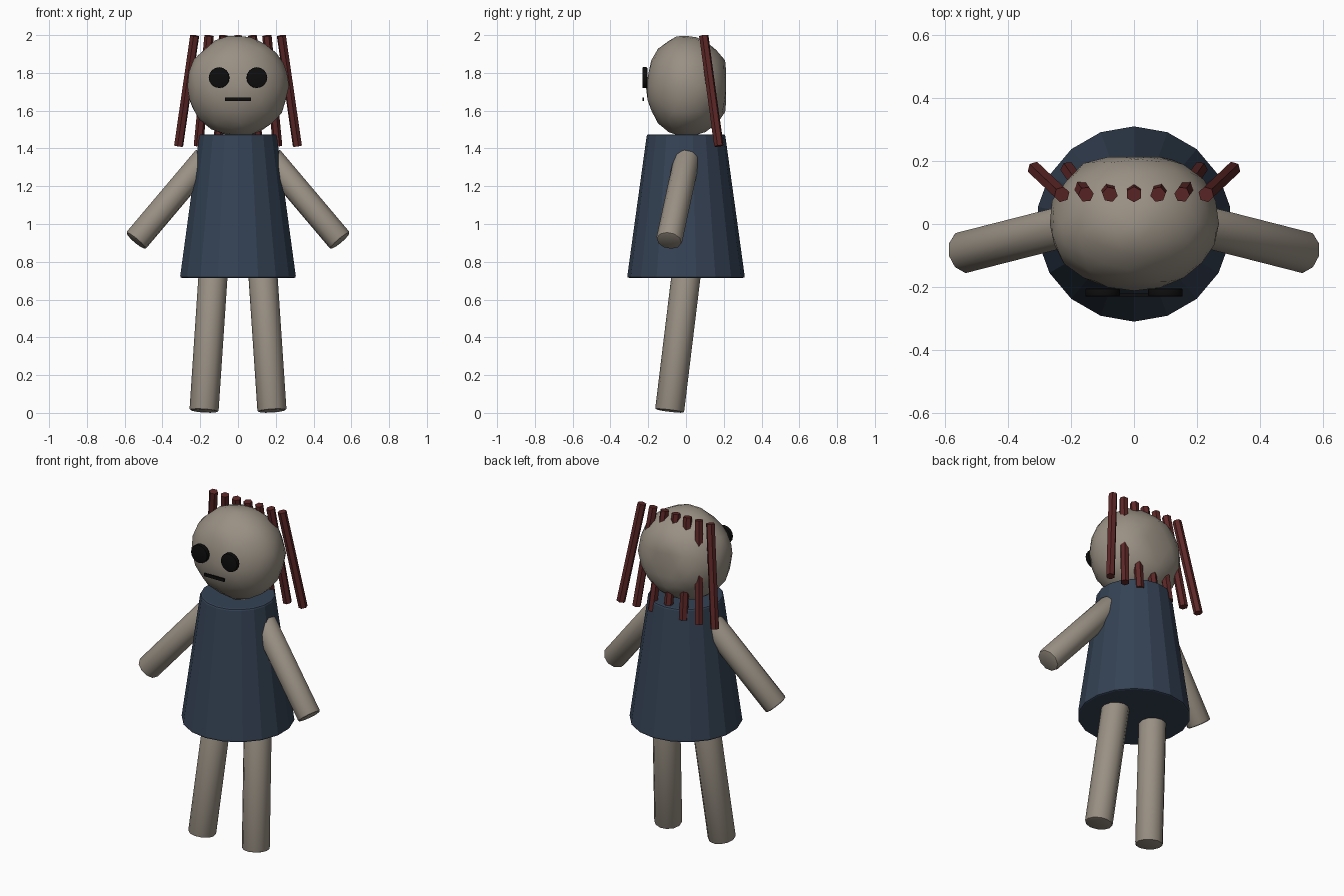
import bpy
import math
import random
from mathutils import Vector

cube = bpy.data.objects.get("Cube")
if cube:
    bpy.data.objects.remove(cube, do_unlink=True)
random.seed(4)


def material(name, rgb):
    mat = bpy.data.materials.new(name)
    mat.use_nodes = True
    mat.diffuse_color = (*rgb, 1)
    mat.node_tree.nodes["Principled BSDF"].inputs["Base Color"].default_value = (*rgb, 1)
    return mat


skin = material("warm grey skin", (0.32, 0.28, 0.23))
navy = material("dark blue cloth", (0.035, 0.055, 0.09))
maroon = material("dark red hair", (0.11, 0.02, 0.02))
black = material("black", (0.004, 0.004, 0.004))


def finish(name, mat, bevel=0.0, smooth=None):
    """Name the active object, colour it, soften its rims and set its shading."""
    obj = bpy.context.object
    obj.name = name
    obj.data.materials.append(mat)
    if bevel:
        mod = obj.modifiers.new("Soft rim", 'BEVEL')
        mod.width = bevel
        mod.segments = 2
        mod.limit_method = 'ANGLE'
        mod.angle_limit = math.radians(50)
        bpy.ops.object.modifier_apply(modifier=mod.name)
    if smooth:
        bpy.ops.object.shade_smooth_by_angle(angle=math.radians(smooth))
    return obj


def rod(name, start, end, radius, sides, mat, bevel=0.0, smooth=None):
    """Cylinder running between two points."""
    a, b = Vector(start), Vector(end)
    bpy.ops.mesh.primitive_cylinder_add(
        vertices=sides, radius=radius, depth=(b - a).length, location=(a + b) / 2,
        rotation=(b - a).to_track_quat('Z', 'Y').to_euler())
    return finish(name, mat, bevel, smooth)


# Dress: a faceted tapering cone
bpy.ops.mesh.primitive_cone_add(vertices=18, radius1=0.312, radius2=0.207,
                                depth=0.76, location=(0, 0, 1.095))
finish("dress", navy, bevel=0.01)

# Head: a lumpy ball, flatter at the back
bpy.ops.mesh.primitive_ico_sphere_add(subdivisions=3, radius=1, location=(0, 0, 1.73))
for v in bpy.context.object.data.vertices:
    lump = random.uniform(0.975, 1.012)
    x, y, z = v.co * lump
    if y > 0:
        y = min(1.0, y * 1.12)
    v.co = (x * 0.272, y * 0.213, z * 0.27)
finish("head", skin, smooth=40)

# Limbs and eyes, one of each per side
for side, s in (("left", 1), ("right", -1)):
    rod(side + "_arm", (0.17 * s, 0.005, 1.35), (0.542 * s, -0.09, 0.91),
        0.069, 10, skin, bevel=0.01, smooth=40)
    rod(side + "_leg", (0.128 * s, 0.008, 0.79), (0.18 * s, -0.087, 0.01),
        0.077, 12, skin, bevel=0.008, smooth=40)
    rod(side + "_eye", (0.1 * s, -0.205, 1.775), (0.1 * s, -0.231, 1.775),
        0.055, 16, black, bevel=0.004, smooth=40)

# Mouth: a thin bar just ahead of the face
bpy.ops.mesh.primitive_cube_add(size=1, location=(0, -0.226, 1.66))
bpy.context.object.scale = (0.136, 0.009, 0.018)
finish("mouth", black)

# Hair: seven strands fanning out down the back of the head
for i in range(7):
    x = (i - 3) * 0.0765
    rod(f"hair_strand_{i + 1}", (x, 0.094, 1.997), (x * 1.37, 0.174, 1.413),
        0.025, 6, maroon)
